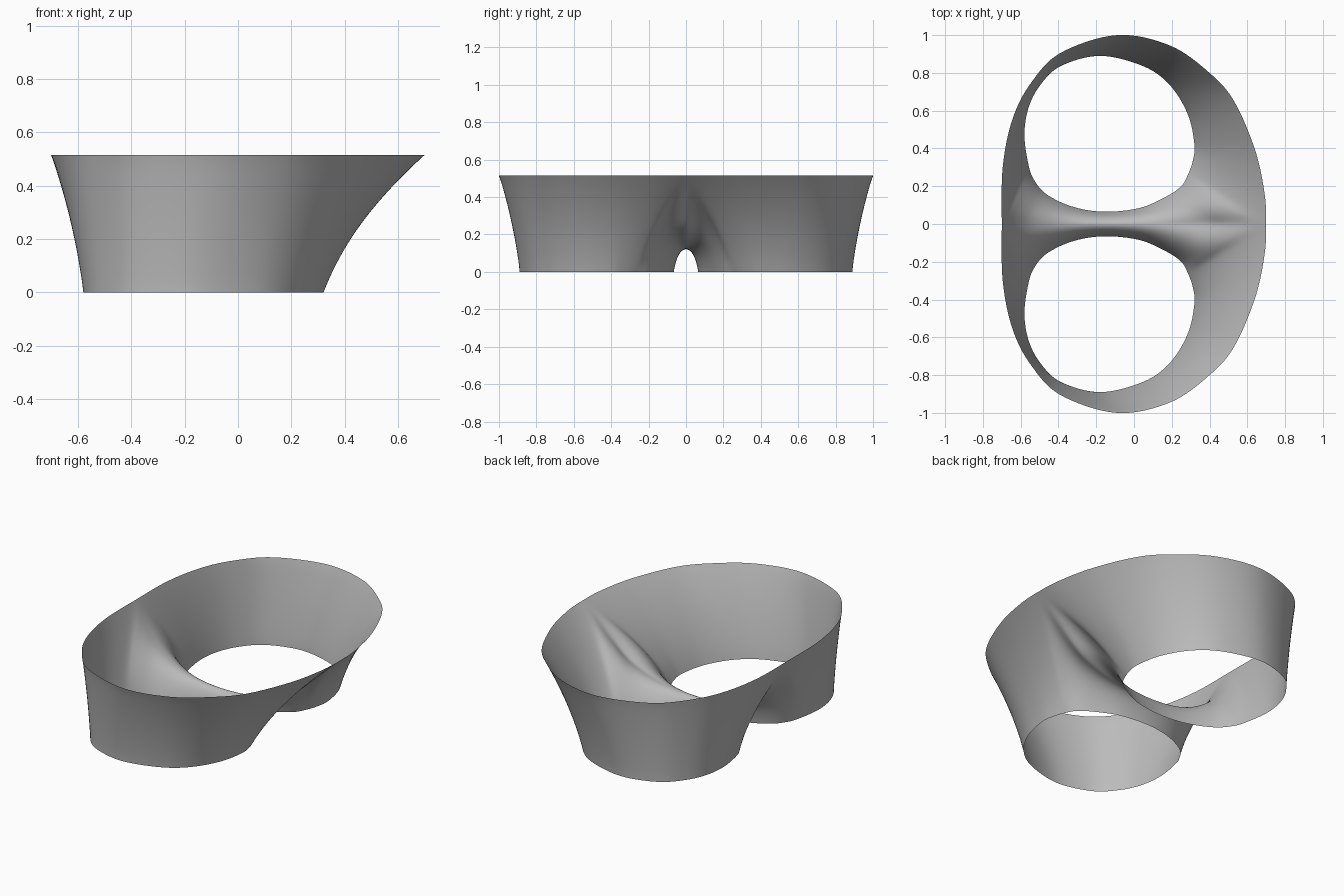
import bpy, bmesh
from mathutils import Vector

if "Cube" in bpy.data.objects:
    bpy.data.objects.remove(bpy.data.objects["Cube"], do_unlink=True)

H = 0.515          # rim height
STEPS, ROWS = 8, 20

# Ribs of one half: foot opening (x, y) on the ground, paired with the head
# The spine heads run along the saddle ridge (x, z); the rim heads are (x, y)
spine_foot = [(.285, .26), (.25, .2), (.17, .145), (.03, .085), (-.155, .065),
              (-.32, .09), (-.46, .155), (-.53, .235), (-.56, .32)]
spine_head = [(.70, H), (.53, .345), (.38, .22), (.15, .14), (-.12, .122),
              (-.36, .155), (-.53, .25), (-.63, .37), (-.70, H)]
rim_foot = [(-.58, .47), (-.56, .61), (-.5, .73), (-.39, .835), (-.18, .89),
            (.05, .835), (.19, .735), (.285, .58), (.32, .42), (.31, .33)]
rim_head = [(-.695, .3), (-.645, .55), (-.55, .74), (-.39, .905), (-.09, 1),
            (.19, .945), (.40, .8), (.53, .65), (.64, .395), (.69, .17)]


def spline(points, closed=False):
    """Smooth curve through the points, STEPS samples per span."""
    n = len(points)
    if closed:
        ring = [points[-1]] + points + points[:2]
    else:
        ring = [2 * points[0] - points[1]] + points + [2 * points[-1] - points[-2]]
    out = []
    for i in range(n if closed else n - 1):
        a, b, c, d = ring[i:i + 4]
        for s in range(STEPS):
            t = s / STEPS
            out.append(.5 * (2 * b + (c - a) * t + (2 * a - 5 * b + 4 * c - d) * t * t
                             + (3 * b - a - 3 * c + d) * t ** 3))
    return out


feet = spline([Vector((x, y, 0)) for x, y in spine_foot + rim_foot], closed=True)
ridge = spline([Vector((x, 0, z)) for x, z in spine_head])
# The rim is extended past its ends by reflection so it meets the mirror plane squarely
rim = [Vector((x, y, H)) for x, y in rim_head]
ends = [Vector((x, 0, H)) for x in (-.70, .70)]
flip = Vector((1, -1, 1))
rim = spline([rim[0] * flip, ends[0]] + rim + [ends[1], rim[-1] * flip])[STEPS:-STEPS]
heads = ridge + rim


def rib(foot, head):
    """Curved rib: rises steeply from the foot, then flares to the head."""
    w = head.z / H
    mid = foot.lerp(head, .3)
    mid.z = head.z * (1 - .5 * w * w)
    for r in range(ROWS + 1):
        t = r / ROWS
        yield foot * (1 - t) ** 2 + mid * (2 * t * (1 - t)) + head * t * t


# Skin both mirrored halves
bm = bmesh.new()
for side in (1, -1):
    grid = [[bm.verts.new((p.x, p.y * side, p.z)) for p in rib(f, h)]
            for f, h in zip(feet, heads)]
    for i, col in enumerate(grid):
        nxt = grid[(i + 1) % len(grid)]
        for r in range(ROWS):
            bm.faces.new((col[r], nxt[r], nxt[r + 1], col[r + 1]))
bmesh.ops.remove_doubles(bm, verts=bm.verts[:], dist=.0005)

# Relax the film between its fixed edges
inner = [v for v in bm.verts if not v.is_boundary]
for _ in range(8):
    target = [sum((e.other_vert(v).co for e in v.link_edges), Vector()) / len(v.link_edges)
              for v in inner]
    for v, p in zip(inner, target):
        v.co = v.co.lerp(p, .5)
bmesh.ops.recalc_face_normals(bm, faces=bm.faces[:])
for f in bm.faces:
    f.smooth = True

mesh = bpy.data.meshes.new("film_shell")
bm.to_mesh(mesh)
bm.free()
shell = bpy.data.objects.new("film_shell", mesh)
bpy.context.collection.objects.link(shell)

# Plain grey
grey = bpy.data.materials.new("grey")
grey.use_nodes = True
color = (.5, .5, .5, 1)
grey.diffuse_color = color
grey.node_tree.nodes["Principled BSDF"].inputs["Base Color"].default_value = color
mesh.materials.append(grey)
